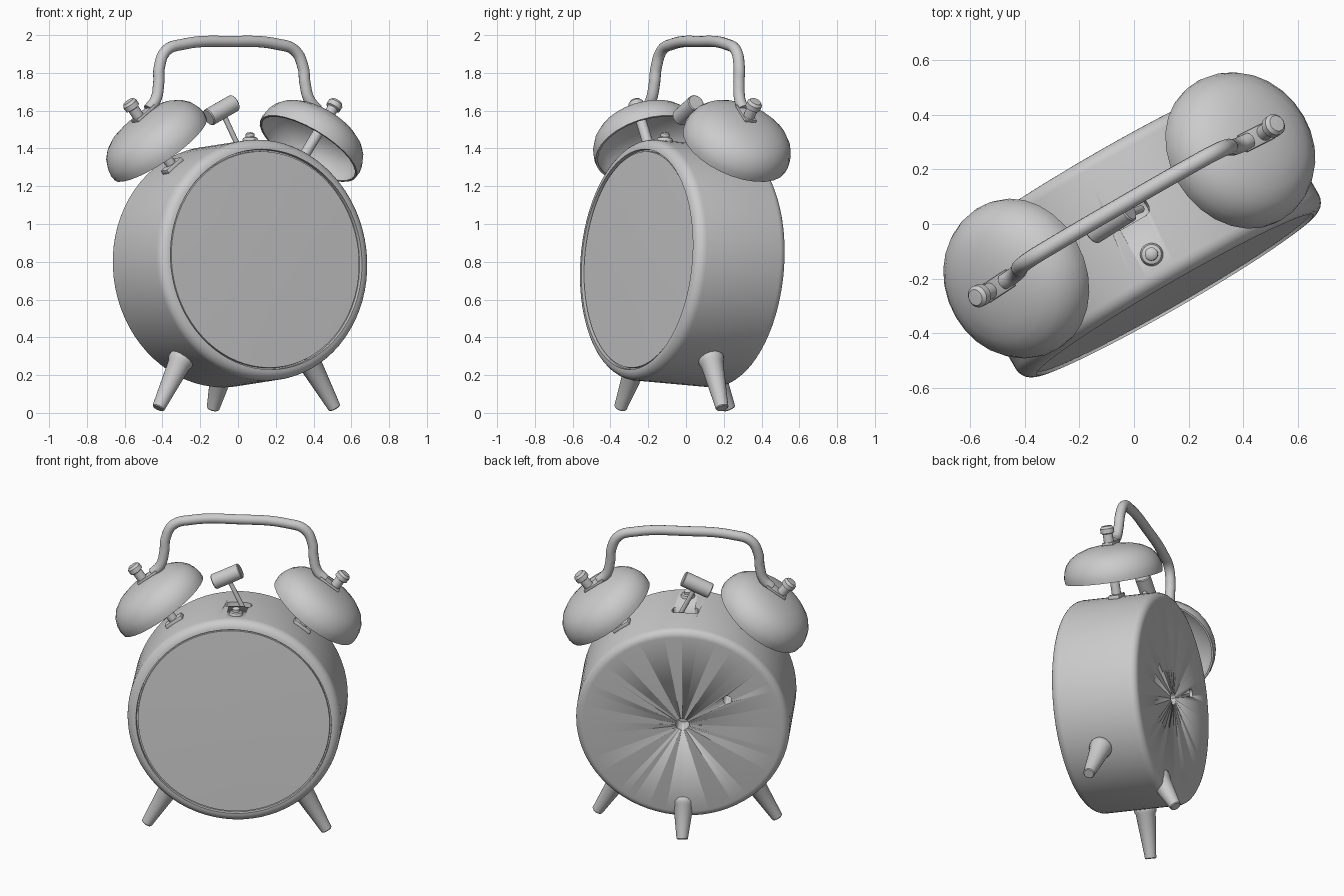
import bpy, bmesh
from math import radians, sin, cos, pi
from mathutils import Matrix, Vector

if "Cube" in bpy.data.objects:
    bpy.data.objects.remove(bpy.data.objects["Cube"])

# Whole clock leans back slightly and is turned on its base
M = (Matrix.Rotation(radians(30), 4, 'Z') @ Matrix.Translation((0, -0.01, 0.79))
     @ Matrix.Rotation(radians(-4.5), 4, 'X'))
A = radians(36.5)                      # bell lean from vertical


def finish(name, bm, angle=35):
    bmesh.ops.remove_doubles(bm, verts=bm.verts, dist=1e-5)
    bmesh.ops.recalc_face_normals(bm, faces=bm.faces)
    me = bpy.data.meshes.new(name)
    bm.to_mesh(me)
    bm.free()
    me.transform(M)
    me.shade_smooth()
    me.set_sharp_from_angle(angle=radians(angle))
    ob = bpy.data.objects.new(name, me)
    bpy.context.collection.objects.link(ob)
    return ob


def lathe(name, profile, origin, axis, seg=32, angle=35):
    """Spin (radius, height) points around an axis."""
    bm = bmesh.new()
    R = Matrix.Translation(origin) @ Vector(axis).to_track_quat('Z', 'Y').to_matrix().to_4x4()
    rings = [[bm.verts.new(R @ Vector((r * cos(2 * pi * i / seg), r * sin(2 * pi * i / seg), h)))
              for i in range(seg)] for r, h in profile]
    for a, b in zip(rings, rings[1:]):
        for i in range(seg):
            j = (i + 1) % seg
            bm.faces.new((a[i], a[j], b[j], b[i]))
    return finish(name, bm, angle)


def rod(name, p, q, r0, r1, seg=24):
    d = Vector(q) - Vector(p)
    return lathe(name, [(0, 0), (r0, 0), (r1, d.length), (0, d.length)], p, d, seg)


def box(name, size, centre, rot_y=0, bevel=0.0):
    bm = bmesh.new()
    bmesh.ops.create_cube(bm, size=1, matrix=Matrix.Translation(centre)
                          @ Matrix.Rotation(rot_y, 4, 'Y') @ Matrix.Diagonal((*size, 1)))
    if bevel:
        bmesh.ops.bevel(bm, geom=bm.edges[:], offset=bevel, segments=2, affect='EDGES', profile=0.5)
    return finish(name, bm)


# Body: drum with rounded rims and a thin groove round the dial glass
fillet = [(0.585 + 0.055 * sin(t), 0.235 + 0.055 * cos(t)) for t in [i * pi / 12 for i in range(7)]]
back = [(0.595 + 0.045 * cos(t), 0.215 + 0.045 * sin(t)) for t in [i * pi / 12 for i in range(7)]]
body = lathe("body", [(0, -0.287), (0.3, -0.285), (0.574, -0.28), (0.576, -0.268), (0.583, -0.268)]
             + [(r, -h) for r, h in fillet] + back + [(0, 0.26)], (0, 0, 0), (0, 1, 0), 72, 30)

# Cutters: hammer slot and two holes in the back
cutters = [box("slot_cutter", (0.16, 0.07, 0.2), (0, 0, 0.64), 0, 0.025),
           rod("centre_hole_cutter", (0, 0.16, 0), (0, 0.4, 0), 0.04, 0.04),
           rod("side_hole_cutter", (-0.27, 0.16, 0.18), (-0.27, 0.4, 0.18), 0.027, 0.027)]
for c in cutters:
    c.hide_render = True
    c.hide_viewport = True
    mod = body.modifiers.new("cut", 'BOOLEAN')
    mod.operation = 'DIFFERENCE'
    mod.object = c

# Bells, posts, studs and front legs, mirrored left and right
bell_profile = [(0.295, 0), (0.298, 0.03), (0.292, 0.065), (0.275, 0.105), (0.245, 0.14),
                (0.2, 0.168), (0.14, 0.188), (0.07, 0.198), (0, 0.2)]
inner = [(max(r - 0.012, 0), h - 0.012 * (h > 0.02)) for r, h in reversed(bell_profile)]
stud = [(0, 0), (0.03, 0), (0.03, 0.075), (0.041, 0.08), (0.041, 0.108), (0.03, 0.122),
        (0, 0.124)]
leg = [(0, 0), (0.058, 0), (0.068, 0.015), (0.068, 0.04), (0.06, 0.055)]


def make_leg(name, top, foot):
    d = Vector(foot) - Vector(top)
    lathe(name, leg + [(0.034, d.length - 0.005), (0.029, d.length), (0, d.length)], top, d, 24)


for side, s in (("left", -1), ("right", 1)):
    ax = Vector((s * sin(A), 0, cos(A)))
    lathe(side + "_bell", bell_profile + inner + bell_profile[:1], ax * 0.76, ax, 28, 40)
    rod(side + "_bell_post", ax * 0.6, ax * 0.95, 0.028, 0.028)
    box(side + "_post_plate", (0.12, 0.07, 0.03), ax * 0.645, s * A, 0.008)
    lathe(side + "_stud", stud, ax * 0.95, ax, 24)
    tab = ax * 0.966 + Vector((-s * cos(A), 0, sin(A))) * 0.035
    box(side + "_handle_tab", (0.14, 0.07, 0.016), tab, s * A, 0.004)
    make_leg(side + "_front_leg", (s * 0.375, -0.02, -0.49), (s * 0.54, -0.02, -0.77))
make_leg("rear_leg", (0, 0.2, -0.52), (0, 0.335, -0.745))

# Carrying handle: bent tube
half = [(0.515, 0.82), (0.47, 0.87), (0.447, 0.96), (0.44, 1.04), (0.395, 1.13), (0.29, 1.165)]
path = [(-x, z) for x, z in half] + [(0, 1.18)] + half[::-1]
cu = bpy.data.curves.new("handle", 'CURVE')
cu.dimensions = '3D'
cu.bevel_depth = 0.03
cu.bevel_resolution = 5
cu.use_fill_caps = True
sp = cu.splines.new('BEZIER')
sp.bezier_points.add(len(path) - 1)
for bp, (x, z) in zip(sp.bezier_points, path):
    bp.co = (x, 0, z)
    bp.handle_left_type = bp.handle_right_type = 'AUTO'
handle = bpy.data.objects.new("handle", cu)
handle.matrix_world = M
bpy.context.collection.objects.link(handle)

# Hammer: thin rod leaning left with a cylindrical head
head = Vector((-0.07, 0, 0.815))
hd = Vector((cos(radians(26)), 0, sin(radians(26))))
rod("hammer_rod", (0.05, 0, 0.57), head, 0.014, 0.014, 16)
lathe("hammer_head", [(0, -0.09), (0.042, -0.09), (0.047, -0.085), (0.047, 0.085),
                      (0.042, 0.09), (0, 0.09)], head, hd, 28)

# Small button on top, near the front
lathe("top_button", [(0, 0), (0.042, 0), (0.042, 0.02), (0.036, 0.03), (0.024, 0.034),
                     (0.024, 0.05), (0.015, 0.058), (0, 0.06)], (0, -0.17, 0.625), (0, 0, 1), 24)
